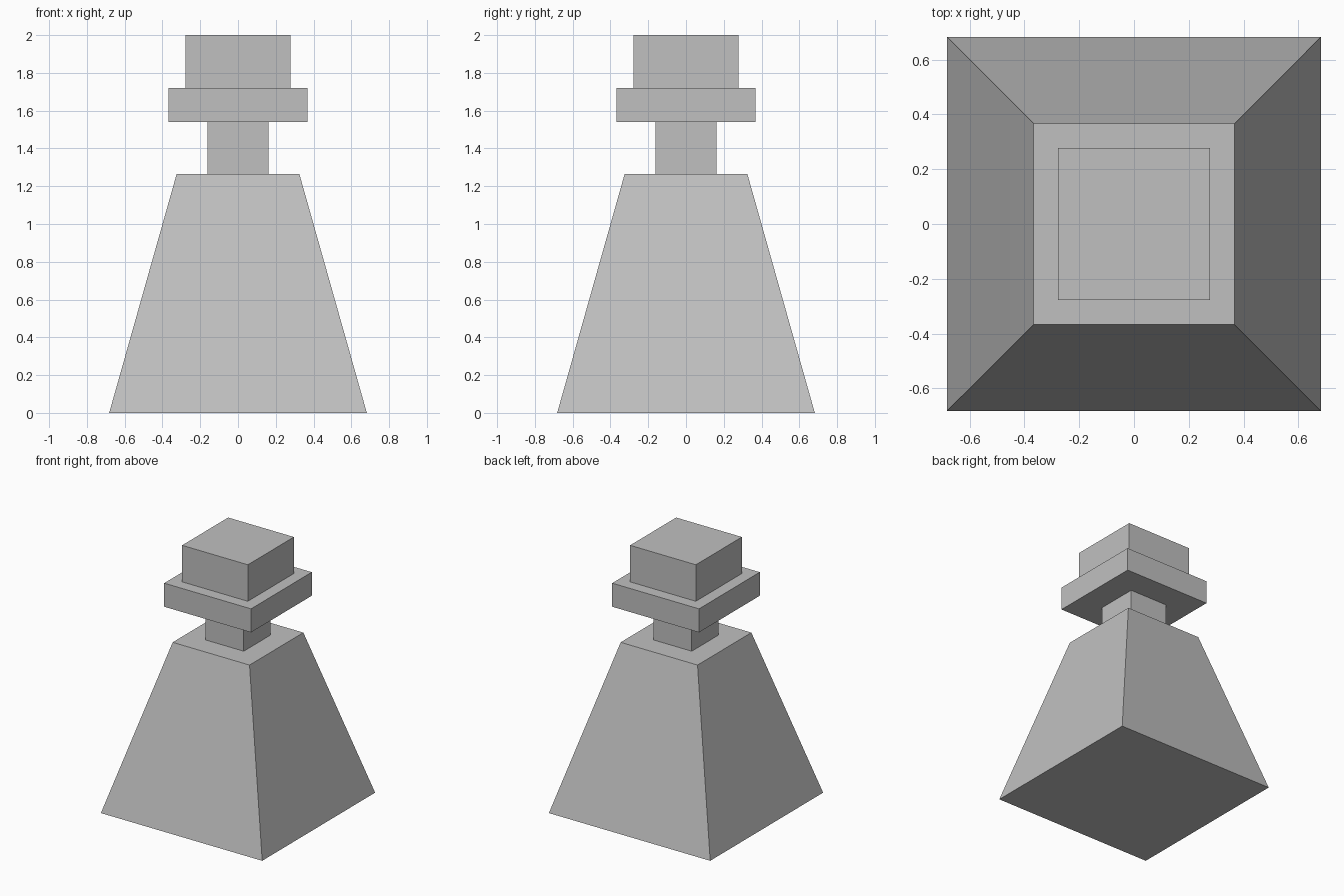
import bpy
import bmesh

cube = bpy.data.objects.get("Cube")
if cube:
    bpy.data.objects.remove(cube, do_unlink=True)

# One plain grey for the whole model
grey = bpy.data.materials.new("plain_grey")
grey.use_nodes = True
colour = (0.53, 0.53, 0.53, 1)
grey.diffuse_color = colour
grey.node_tree.nodes["Principled BSDF"].inputs["Base Color"].default_value = colour


def square_block(name, bottom, top, low, high):
    """Square block from z=low to z=high with half-widths bottom and top."""
    bm = bmesh.new()
    bmesh.ops.create_cube(bm, size=2)
    for v in bm.verts:
        upper = v.co.z > 0
        half = top if upper else bottom
        v.co.x *= half
        v.co.y *= half
        v.co.z = high if upper else low
    mesh = bpy.data.meshes.new(name)
    bm.to_mesh(mesh)
    bm.free()
    mesh.materials.append(grey)
    obj = bpy.data.objects.new(name, mesh)
    bpy.context.collection.objects.link(obj)
    return obj


# Tapered body, then the neck, collar and cap stacked above it
square_block("body", 0.682, 0.325, 0, 1.264)
square_block("neck", 0.162, 0.162, 1.264, 1.541)
square_block("collar", 0.367, 0.367, 1.541, 1.721)
square_block("cap", 0.278, 0.278, 1.721, 2)
